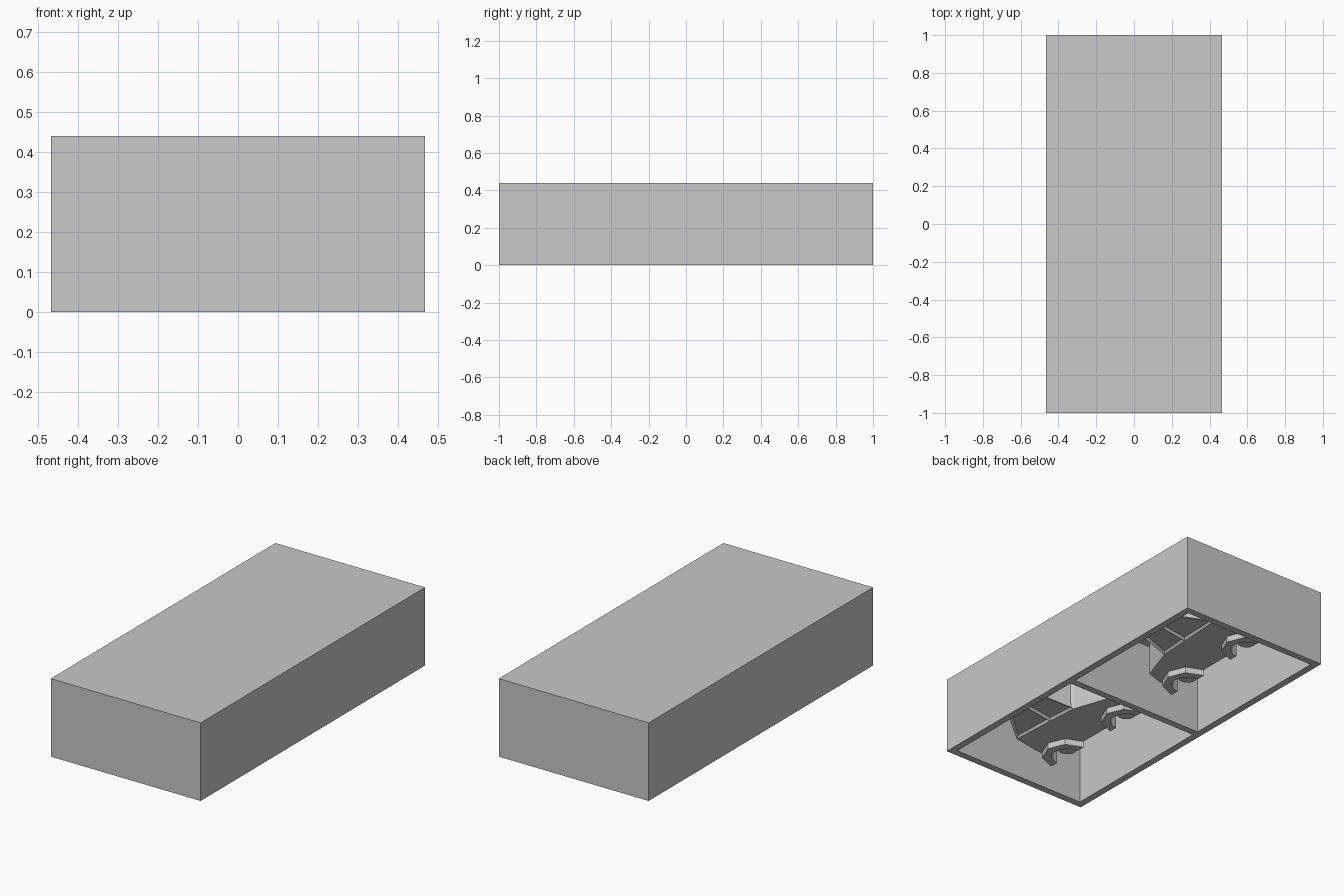
import bpy, bmesh, math
from mathutils import Vector

old = bpy.data.objects.get("Cube")
if old:
    bpy.data.objects.remove(old, do_unlink=True)

WIDTH, LENGTH, HEIGHT = 0.934, 2.0, 0.44
WALL = 0.04
CEILING = HEIGHT - WALL
ROOT = CEILING + 0.01      # car parts sink slightly into the ceiling
SIDE = 0.12                # height of the car's side panel
AXLE_X, AXLE_Y = -0.16, 0.245
WELL = 0.085

grey = bpy.data.materials.new("plain grey")
grey.use_nodes = True
grey.diffuse_color = (0.58, 0.58, 0.58, 1)
grey.node_tree.nodes["Principled BSDF"].inputs["Base Color"].default_value = grey.diffuse_color


def finish(name, bm):
    bmesh.ops.recalc_face_normals(bm, faces=bm.faces[:])
    mesh = bpy.data.meshes.new(name)
    bm.to_mesh(mesh)
    bm.free()
    mesh.materials.append(grey)
    obj = bpy.data.objects.new(name, mesh)
    bpy.context.collection.objects.link(obj)
    return obj


def block(name, size, centre):
    bm = bmesh.new()
    bmesh.ops.create_cube(bm, size=1)
    for v in bm.verts:
        v.co = Vector(a * b for a, b in zip(v.co, size)) + Vector(centre)
    return finish(name, bm)


def arc(y, radius, sides):
    """Half circle over an axle, from front to rear, as (y, x) points."""
    return [(y - radius * math.cos(math.pi * i / sides),
             AXLE_X + radius * math.sin(math.pi * i / sides))
            for i in range(sides + 1)]


def loft(bm, outline, base_z, cap_z):
    """Raise a (y, x) outline; returns the cap vertices and the side faces."""
    low = [bm.verts.new((x, y, base_z)) for y, x in outline]
    top = [bm.verts.new((x, y, z)) for (y, x), z in zip(outline, cap_z)]
    n = len(low)
    sides = [bm.faces.new((low[i], low[(i + 1) % n], top[(i + 1) % n], top[i]))
             for i in range(n)]
    bm.faces.new(low)
    return top, sides


def place(obj, direction):
    """Move to one compartment; direction flips which way the nose points."""
    bm = bmesh.new()
    bm.from_mesh(obj.data)
    for v in bm.verts:
        v.co.y = direction * (0.5 + v.co.y)
    if direction < 0:
        bmesh.ops.reverse_faces(bm, faces=bm.faces[:])
    bm.to_mesh(obj.data)
    bm.free()


# Open box with two compartments
box = block("mould_box", (WIDTH, LENGTH, HEIGHT), (0, 0, HEIGHT / 2))
inner_length = (LENGTH - 3 * WALL) / 2
for side in (-1, 1):
    cutter = block("compartment_cutter", (WIDTH - 2 * WALL, inner_length, 2 * CEILING),
                   (0, side * (inner_length + WALL) / 2, 0))
    cutter.hide_render = True
    cut = box.modifiers.new("compartment", 'BOOLEAN')
    cut.operation = 'DIFFERENCE'
    cut.solver = 'EXACT'
    cut.object = cutter
    bpy.context.view_layer.objects.active = box
    bpy.ops.object.modifier_apply(modifier=cut.name)
    bpy.data.objects.remove(cutter, do_unlink=True)


def car_body():
    # Nose and sill with wheel wells, then tail, roof, windscreen and bonnet
    outline = [(-0.36, AXLE_X)] + arc(-AXLE_Y, WELL, 8) + arc(AXLE_Y, WELL, 8)
    outline += [(0.36, AXLE_X), (0.345, -0.02), (0.32, 0.13), (0.2, 0.285), (0.06, 0.295),
                (-0.085, 0.28), (-0.124, 0.105), (-0.33, 0.035), (-0.36, -0.06)]
    heights = [SIDE + (0.025 if x > 0.2 else 0) for y, x in outline]
    bm = bmesh.new()
    top, sides = loft(bm, outline, ROOT, heights)
    belt_rear, roof_rear, roof_mid, roof_front, belt_front = top[-7:-2]
    belt_mid = bm.verts.new((0.117, 0.06, SIDE))
    bm.faces.new(top[:-6] + [belt_mid] + top[-3:])
    windows = [bm.faces.new((belt_front, belt_mid, roof_mid, roof_front)),
               bm.faces.new((belt_mid, belt_rear, roof_rear, roof_mid)),
               sides[-7], sides[-4]]
    bmesh.ops.recalc_face_normals(bm, faces=bm.faces[:])
    # Sunken side windows, rear window and windscreen
    bmesh.ops.inset_individual(bm, faces=windows, thickness=0.018, depth=-0.012)
    return finish("car_body", bm)


def wheel_arch(y):
    outline = arc(y, 0.135, 4) + arc(y, WELL, 8)[::-1]
    bm = bmesh.new()
    top, _ = loft(bm, outline, SIDE + 0.05, [SIDE - 0.035] * len(outline))
    bm.faces.new(top)
    return finish("wheel_arch", bm)


def axle_hub(y):
    depth = ROOT - SIDE - 0.01
    bm = bmesh.new()
    bmesh.ops.create_cone(bm, cap_ends=True, segments=24, radius1=0.05, radius2=0.05,
                          depth=depth)
    bmesh.ops.translate(bm, verts=bm.verts[:], vec=(AXLE_X, y, ROOT - depth / 2))
    return finish("axle_hub", bm)


# One half of the car in each compartment, mirrored
for direction, label in ((1, "back"), (-1, "front")):
    parts = [car_body()]
    for y in (-AXLE_Y, AXLE_Y):
        parts += [wheel_arch(y), axle_hub(y)]
    for part in parts:
        place(part, direction)
        part.name = label + "_" + part.name.split(".")[0]
